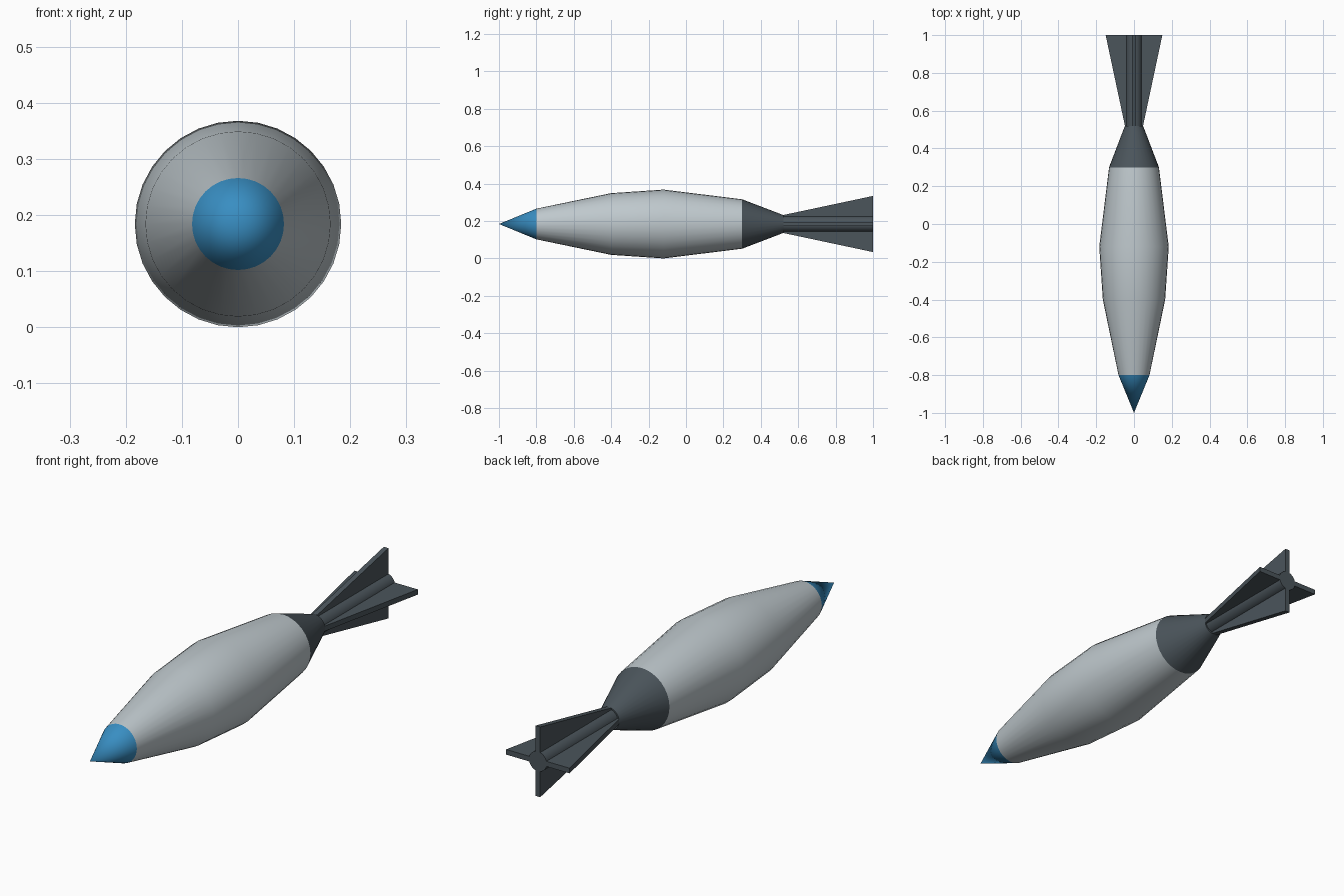
import bpy, bmesh, math

if "Cube" in bpy.data.objects:
    bpy.data.objects.remove(bpy.data.objects["Cube"])

AXIS_Z = 0.184
SIDES = 32


def material(name, rgb):
    m = bpy.data.materials.new(name)
    m.diffuse_color = (*rgb, 1)
    m.use_nodes = True
    m.node_tree.nodes["Principled BSDF"].inputs["Base Color"].default_value = m.diffuse_color
    return m


LIGHT = material("light_grey", (0.52, 0.58, 0.61))
DARK = material("dark_grey", (0.07, 0.09, 0.105))
BLUE = material("blue", (0.04, 0.27, 0.54))


def finish(name, bm, mat, angle=None):
    bmesh.ops.recalc_face_normals(bm, faces=bm.faces)
    mesh = bpy.data.meshes.new(name)
    bm.to_mesh(mesh)
    bm.free()
    mesh.materials.append(mat)
    ob = bpy.data.objects.new(name, mesh)
    bpy.context.collection.objects.link(ob)
    if angle:
        bpy.ops.object.select_all(action='DESELECT')
        ob.select_set(True)
        bpy.context.view_layer.objects.active = ob
        bpy.ops.object.shade_smooth_by_angle(angle=math.radians(angle))
    return ob


def lathe(name, profile, mat, caps=(False, False), sides=SIDES):
    """Revolve (y, radius) points around the long axis."""
    bm = bmesh.new()
    rings = []
    for y, r in profile:
        if r == 0:
            rings.append([bm.verts.new((0, y, AXIS_Z))] * sides)
            continue
        angles = [2 * math.pi * i / sides for i in range(sides)]
        rings.append([bm.verts.new((r * math.cos(a), y, AXIS_Z + r * math.sin(a))) for a in angles])
    for a, b in zip(rings, rings[1:]):
        for i in range(sides):
            j = (i + 1) % sides
            bm.faces.new(list(dict.fromkeys((a[i], a[j], b[j], b[i]))))
    for cap, ring in zip(caps, (rings[0], rings[-1])):
        if cap:
            bm.faces.new(ring)
    return finish(name, bm, mat, 30)


# Nose, body and tail cone share one continuous outline
lathe("nose_tip", [(-1, 0), (-0.8, 0.082)], BLUE)
lathe("body", [(-0.8, 0.082), (-0.4, 0.165), (-0.12, 0.184), (0.3, 0.132)], LIGHT)
lathe("tail_cone", [(0.3, 0.132), (0.52, 0.048)], DARK, (False, True))

# Thin tail tube
lathe("tail_tube", [(0.5, 0.042), (1, 0.042)], DARK, (True, True))

# Four flared fins in a plus layout
for k in range(4):
    bm = bmesh.new()
    outline = [(0.0, 0.52), (0.048, 0.52), (0.15, 1.0), (0.0, 1.0)]
    a = k * math.pi / 2
    sides = []
    for t in (-0.011, 0.011):
        sides.append([bm.verts.new((r * math.cos(a) - t * math.sin(a), y,
                                    AXIS_Z + r * math.sin(a) + t * math.cos(a)))
                      for r, y in outline])
    for side in sides:
        bm.faces.new(side)
    for i in range(4):
        j = (i + 1) % 4
        bm.faces.new((sides[0][i], sides[0][j], sides[1][j], sides[1][i]))
    finish(f"tail_fin_{k + 1}", bm, DARK)
